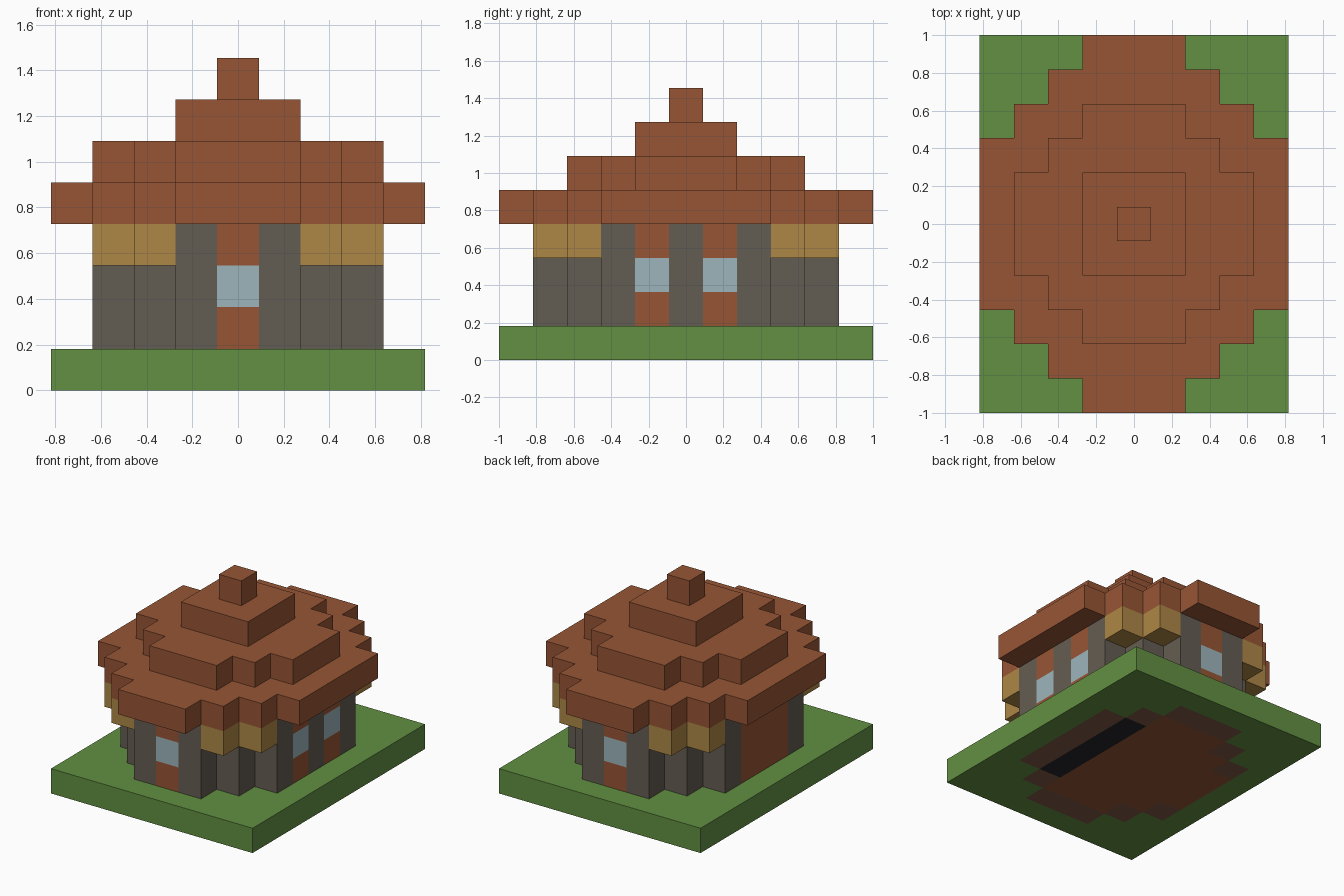
import bpy
import bmesh

if "Cube" in bpy.data.objects:
    bpy.data.objects.remove(bpy.data.objects["Cube"], do_unlink=True)

U = 2 / 11  # edge of one block


def material(name, rgb):
    linear = [((c / 255 + 0.055) / 1.055) ** 2.4 for c in rgb] + [1]
    mat = bpy.data.materials.new(name)
    mat.use_nodes = True
    mat.diffuse_color = linear
    bsdf = mat.node_tree.nodes["Principled BSDF"]
    bsdf.inputs["Base Color"].default_value = linear
    bsdf.inputs["Roughness"].default_value = 0.9
    return mat


grass = material("grass green", (98, 144, 66))
stone = material("stone grey", (100, 93, 82))
straw = material("straw yellow", (174, 135, 70))
brick = material("brick red", (151, 85, 53))
glass = material("pale glass", (157, 181, 188))
earth = material("dark earth", (128, 90, 68))
coal = material("coal black", (36, 36, 42))


def outline(steps):
    """Stepped plan from the block positions of one quarter, mirrored to all four."""
    quarter = []
    for i, (x, y) in enumerate(steps):
        if i:
            quarter.append((steps[i - 1][0] + 0.5, y + 0.5))
        quarter.append((x + 0.5, y + 0.5))
    back = quarter[::-1]
    return (quarter + [(x, -y) for x, y in back]
            + [(-x, -y) for x, y in quarter] + [(-x, y) for x, y in back])


def prism(name, points, level, height, mats, cuts=(), rule=None):
    """Extrude a plan, cut it along block lines, colour its faces by a rule."""
    bm = bmesh.new()
    face = bm.faces.new([bm.verts.new((x, y, level)) for x, y in points])
    top = bmesh.ops.extrude_face_region(bm, geom=[face])["geom"]
    verts = [v for v in top if isinstance(v, bmesh.types.BMVert)]
    bmesh.ops.translate(bm, verts=verts, vec=(0, 0, height))
    for axis, at in cuts:
        normal = [float(i == axis) for i in range(3)]
        bmesh.ops.bisect_plane(bm, geom=bm.verts[:] + bm.edges[:] + bm.faces[:],
                               plane_co=[n * at for n in normal], plane_no=normal)
    bmesh.ops.recalc_face_normals(bm, faces=bm.faces)
    bm.normal_update()
    if rule:
        for f in bm.faces:
            f.material_index = mats.index(rule(f.calc_center_median(), f.normal))
    bmesh.ops.scale(bm, verts=bm.verts, vec=(U, U, U))
    mesh = bpy.data.meshes.new(name)
    bm.to_mesh(mesh)
    bm.free()
    for mat in mats:
        mesh.materials.append(mat)
    obj = bpy.data.objects.new(name, mesh)
    bpy.context.collection.objects.link(obj)
    return obj


WALL = [(1, 4), (2, 3), (3, 2)]


# Lawn slab, with the floor showing on its underside
def ground_colour(c, n):
    x, y = round(c.x), round(c.y)

    def inside(i, j):
        return any(abs(i) <= a and abs(j) <= b for a, b in WALL)

    if n.z > -0.5 or not inside(x, y):
        return grass
    if x == 2 and abs(y) <= 2:
        return coal
    if x == -3 and abs(y) <= 1:
        return brick
    near = [(x + 1, y), (x - 1, y), (x, y + 1), (x, y - 1)]
    return brick if all(inside(*p) for p in near) else earth


grid = [(0, i - 3.5) for i in range(8)] + [(1, i - 4.5) for i in range(10)]
prism("lawn", outline([(4, 5)]), 0, 1, [grass, brick, earth, coal], grid, ground_colour)


# Walls with window columns front, back and right, and a wide panel on the left
def wall_colour(c, n):
    column = brick if not 2 < c.z < 3 else glass
    if abs(n.y) > 0.5 and abs(c.y) > 4 and abs(c.x) < 0.5:
        return column
    if n.x > 0.5 and c.x > 3 and 0.5 < abs(c.y) < 1.5:
        return column
    if n.x < -0.5 and c.x < -3 and abs(c.y) < 1.5:
        return brick
    return stone


lines = [(0, -0.5), (0, 0.5), (2, 2), (2, 3)] + [(1, i - 1.5) for i in range(4)]
prism("walls", outline(WALL), 1, 3, [stone, brick, glass], lines, wall_colour)

# Straw blocks tucked under the eaves at every corner
square = outline([(0, 0)])
for sx, side in ((1, "left"), (-1, "right")):
    for sy, end in ((1, "back"), (-1, "front")):
        for x, y in ((2, 4), (3, 3)):
            prism(f"straw_block_{end}_{side}",
                  [(px + sx * x, py + sy * y) for px, py in square], 3, 1, [straw])

# Stepped roof
tiers = {
    "roof_eaves": [(1, 5), (2, 4), (3, 3), (4, 2)],
    "roof_middle": [(1, 3), (2, 2), (3, 1)],
    "roof_upper": [(1, 1)],
    "roof_cap": [(0, 0)],
}
for i, (name, steps) in enumerate(tiers.items()):
    prism(name, outline(steps), 4 + i, 1, [brick])
